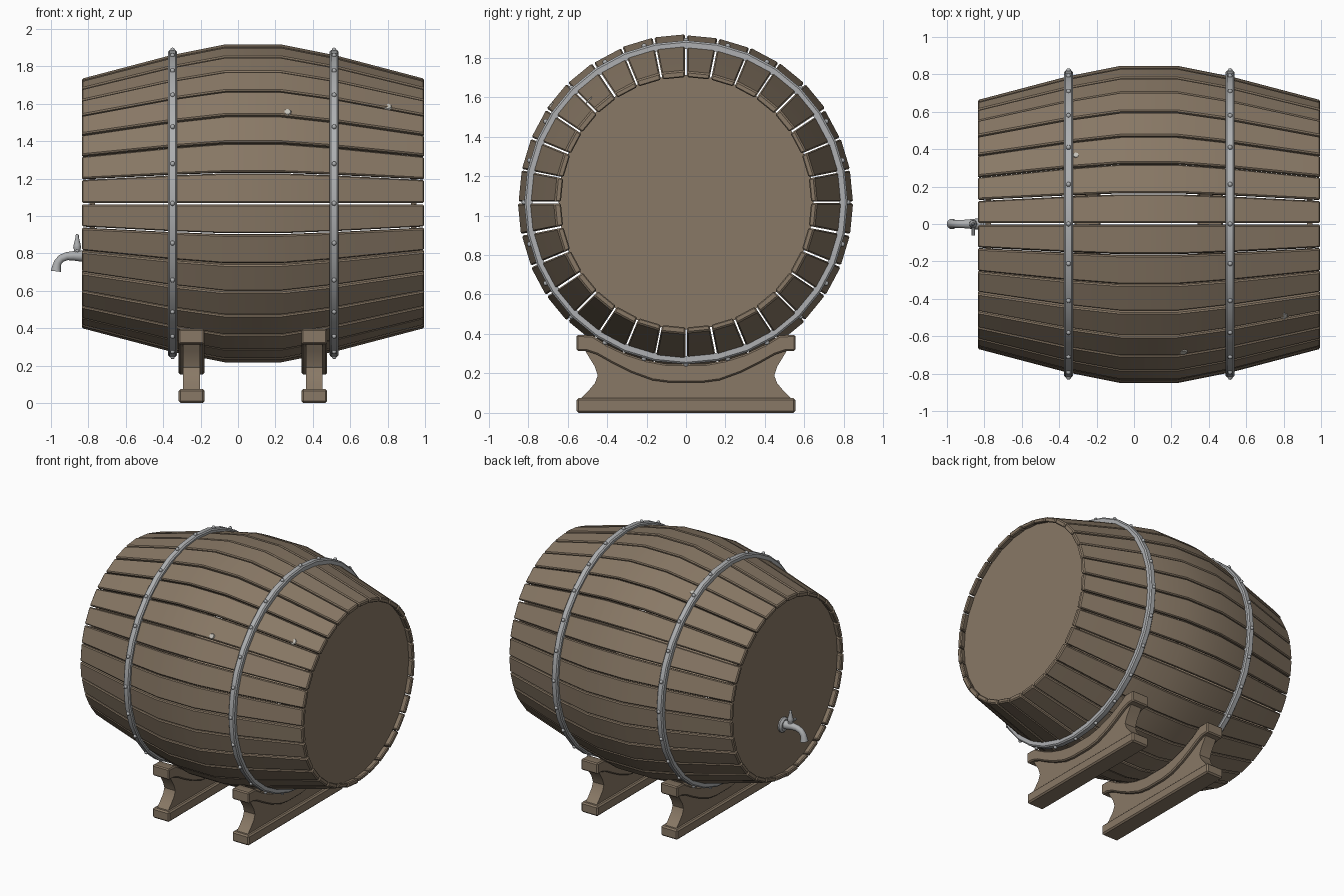
import bpy, bmesh, math, random
from mathutils import Vector, Matrix

if "Cube" in bpy.data.objects:
    bpy.data.objects.remove(bpy.data.objects["Cube"])

random.seed(4)
CZ, MID = 1.067, 0.08           # barrel axis height and centre


def material(name, col):
    m = bpy.data.materials.new(name)
    m.diffuse_color = (*col, 1)
    m.use_nodes = True
    m.node_tree.nodes["Principled BSDF"].inputs["Base Color"].default_value = m.diffuse_color
    return m


WOOD = material("brown wood", (0.25, 0.19, 0.132))
METAL = material("grey metal", (0.42, 0.43, 0.44))
PALE = material("pale chip", (0.55, 0.53, 0.48))


def finish(bm, name, mat, bevel=0.0, angle=32):
    bmesh.ops.recalc_face_normals(bm, faces=bm.faces)
    if bevel:
        edges = [e for e in bm.edges if len(e.link_faces) == 2 and e.calc_face_angle() > 0.7]
        bmesh.ops.bevel(bm, geom=edges, offset=bevel, segments=1, affect='EDGES', clamp_overlap=True)
    me = bpy.data.meshes.new(name)
    bm.to_mesh(me)
    bm.free()
    me.materials.append(mat)
    ob = bpy.data.objects.new(name, me)
    bpy.context.collection.objects.link(ob)
    bpy.ops.object.select_all(action='DESELECT')
    ob.select_set(True)
    bpy.context.view_layer.objects.active = ob
    bpy.ops.object.shade_smooth_by_angle(angle=math.radians(angle))
    return ob


def skin(bm, rings, closed=False):
    """Join rings of points with quads; cap the ends or close the loop."""
    vs = [[bm.verts.new(p) for p in r] for r in rings]
    n = len(vs[0])
    pairs = list(zip(vs, vs[1:])) + ([(vs[-1], vs[0])] if closed else [])
    for a, b in pairs:
        for i in range(n):
            j = (i + 1) % n
            bm.faces.new((a[i], a[j], b[j], b[i]))
    if not closed:
        bm.faces.new(vs[0])
        bm.faces.new(vs[-1])


def radial(x, r, a, t=0.0):
    """Point on the barrel at angle a, shifted t along the tangent."""
    return (x, r * math.cos(a) - t * math.sin(a), CZ + r * math.sin(a) + t * math.cos(a))


# staves: 32 bowed planks with narrow gaps
N = 32
PROFILE = [(-0.835, 0.665), (-0.36, 0.79), (-0.07, 0.848), (0.23, 0.848), (0.52, 0.79), (0.995, 0.665)]
bm = bmesh.new()
for k in range(N):
    a0, a1 = 2 * math.pi * k / N, 2 * math.pi * (k + 1) / N
    lift = random.uniform(-0.004, 0.004)
    g = random.uniform(0.003, 0.006)
    rings = []
    for x, r in PROFILE:
        ro, ri = r + lift, r - 0.033
        rings.append([radial(x, ri, a0, g), radial(x, ro, a0, g), radial(x, ro, a1, -g), radial(x, ri, a1, -g)])
    skin(bm, rings)
finish(bm, "barrel_staves", WOOD, 0.007)

# end lids, set slightly into the rim
for name, x0, x1 in (("tap_end_lid", -0.795, -0.765), ("plain_end_lid", 0.925, 0.955)):
    bm = bmesh.new()
    skin(bm, [[radial(x, 0.645, 2 * math.pi * i / N) for i in range(N)] for x in (x0, x1)])
    finish(bm, name, WOOD)

# metal hoops with 24 rivets each
for side in (-1, 1):
    hx = MID + 0.002 + side * 0.432
    section = [(-0.024, 0.778), (-0.024, 0.811), (-0.016, 0.82), (0.016, 0.82), (0.024, 0.811), (0.024, 0.778)]
    bm = bmesh.new()
    skin(bm, [[radial(hx + dx, r, 2 * math.pi * i / N) for dx, r in section] for i in range(N)], True)
    finish(bm, "hoop", METAL)
    bm = bmesh.new()
    for i in range(24):
        p = Vector(radial(hx, 0.82, 2 * math.pi * i / 24))
        bmesh.ops.create_uvsphere(bm, u_segments=10, v_segments=6, radius=0.013, matrix=Matrix.Translation(p))
    finish(bm, "hoop_rivets", METAL, angle=60)


def slab(name, outline, cx, width, bevel):
    bm = bmesh.new()
    skin(bm, [[(cx + s * width / 2, y, z) for y, z in outline] for s in (-1, 1)])
    finish(bm, name, WOOD, bevel)


def mirrored(half):
    return half + [(-y, z) for y, z in reversed(half)]


# cradle stands: foot, waisted web and curved saddle
for cx in (-0.248, 0.408):
    slab("stand_foot", mirrored([(0.555, 0.0), (0.555, 0.075)]), cx, 0.138, 0.01)
    web = [(0.545, 0.06), (0.5, 0.105), (0.462, 0.15), (0.447, 0.19), (0.462, 0.235),
           (0.49, 0.28), (0.52, 0.33), (0.44, 0.34), (0.25, 0.25), (0.1, 0.2)]
    slab("stand_web", mirrored(web), cx, 0.09, 0)
    top = [(y, CZ - math.sqrt(0.825 ** 2 - y * y)) for y in (0.475, 0.4, 0.3, 0.2, 0.1)]
    under = [(0.08, 0.153), (0.17, 0.165), (0.28, 0.205), (0.37, 0.25), (0.45, 0.295), (0.5, 0.312), (0.555, 0.315)]
    slab("stand_saddle", mirrored(under + [(0.555, 0.395)] + top), cx, 0.138, 0.008)


def tube(name, path, n=16):
    """Round tube in the xz plane; path holds x, z, radius."""
    bm = bmesh.new()
    rings = []
    for i, (x, z, r) in enumerate(path):
        a, b = path[max(i - 1, 0)], path[min(i + 1, len(path) - 1)]
        d = Vector((b[0] - a[0], 0, b[1] - a[1])).normalized()
        u, v = Vector((0, 1, 0)), d.cross(Vector((0, 1, 0)))
        rings.append([Vector((x, 0, z)) + r * (u * math.cos(t) + v * math.sin(t))
                      for t in (2 * math.pi * j / n for j in range(n))])
    skin(bm, rings)
    return finish(bm, name, METAL, angle=40)


# tap: flange, spout and handle
tube("tap_flange", [(-0.785, 0.78, 0.055), (-0.805, 0.78, 0.055), (-0.818, 0.78, 0.042)])
tube("tap_spout", [(-0.80, 0.785, 0.032), (-0.84, 0.785, 0.029), (-0.88, 0.787, 0.025), (-0.915, 0.785, 0.022),
                   (-0.945, 0.773, 0.021), (-0.963, 0.752, 0.021), (-0.97, 0.73, 0.023), (-0.973, 0.704, 0.028)])
tube("tap_handle", [(-0.86, 0.79, 0.018), (-0.86, 0.822, 0.018), (-0.86, 0.83, 0.021), (-0.86, 0.845, 0.019),
                    (-0.86, 0.885, 0.009), (-0.86, 0.897, 0.009), (-0.86, 0.904, 0.004)], 12)
bm = bmesh.new()
pin = Matrix.Translation((-0.86, -0.022, 0.815)) @ Matrix.Rotation(math.pi / 2, 4, 'X')
bmesh.ops.create_cone(bm, cap_ends=True, segments=8, radius1=0.009, radius2=0.009, depth=0.08, matrix=pin)
finish(bm, "tap_pin", METAL)

# small pale chips on the staves
bm = bmesh.new()
for x, r, deg, w in ((0.265, 0.842, 144.5, 0.022), (0.8, 0.713, 133.5, 0.025), (-0.31, 0.797, 62.5, 0.018)):
    a = math.radians(deg)
    n = Vector((0, math.cos(a), math.sin(a)))
    mat = Matrix.Translation(radial(x, r, a)) @ n.to_track_quat('Z', 'X').to_matrix().to_4x4()
    bmesh.ops.create_cone(bm, cap_ends=True, segments=7, radius1=w, radius2=w * 0.8, depth=0.008, matrix=mat)
finish(bm, "stave_chips", PALE)
